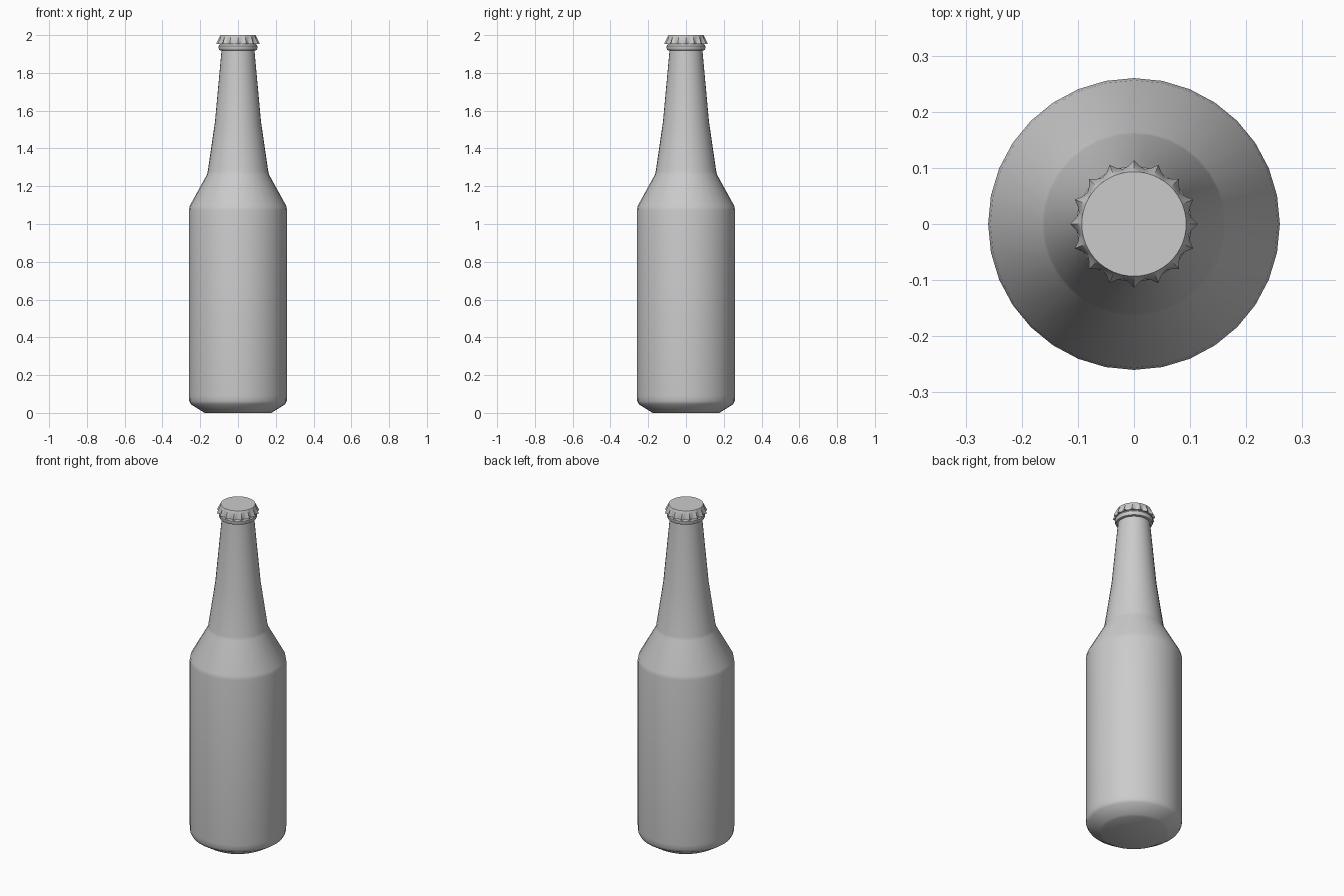
import bpy, bmesh, math

if "Cube" in bpy.data.objects:
    bpy.data.objects.remove(bpy.data.objects["Cube"])


def lathe(name, profile, segments, angle=30):
    """Stack rings of (radius or radius function, z) and close both ends."""
    bm = bmesh.new()
    rings = []
    for r, z in profile:
        ring = []
        for i in range(segments):
            a = 2 * math.pi * i / segments
            rad = r(i) if callable(r) else r
            ring.append(bm.verts.new((rad * math.cos(a), rad * math.sin(a), z)))
        rings.append(ring)
    for lo, hi in zip(rings, rings[1:]):
        for i in range(segments):
            j = (i + 1) % segments
            bm.faces.new((lo[i], lo[j], hi[j], hi[i]))
    bm.faces.new(rings[0][::-1])
    bm.faces.new(rings[-1])
    me = bpy.data.meshes.new(name)
    bm.to_mesh(me)
    bm.free()
    ob = bpy.data.objects.new(name, me)
    bpy.context.collection.objects.link(ob)
    bpy.context.view_layer.objects.active = ob
    ob.select_set(True)
    bpy.ops.object.shade_smooth_by_angle(angle=math.radians(angle))
    ob.select_set(False)
    return ob


# Glass body: base chamfer, cylinder, shoulder, tapering neck
lathe("bottle_body", [
    (0.175, 0.0), (0.19, 0.008), (0.25, 0.046), (0.258, 0.062), (0.26, 0.09),
    (0.26, 1.07), (0.256, 1.095), (0.164, 1.262), (0.16, 1.28),
    (0.122, 1.54), (0.087, 1.92), (0.085, 1.97)], 32, 40)

# Ring under the cap
lathe("neck_ring", [
    (0.086, 1.918), (0.099, 1.921), (0.103, 1.931), (0.103, 1.942),
    (0.097, 1.95), (0.092, 1.96)], 32)

# Crown cap with 16 crimps flaring toward the lower edge
def crimp(i):
    return (0.114, 0.104, 0.100, 0.104)[i % 4]


lathe("crown_cap", [(crimp, 1.952), (crimp, 1.957),
                    (lambda i: 0.093 + (crimp(i) - 0.093) * 0.45, 1.982),
                    (0.094, 1.998), (0.093, 2.0)], 64, 25)
